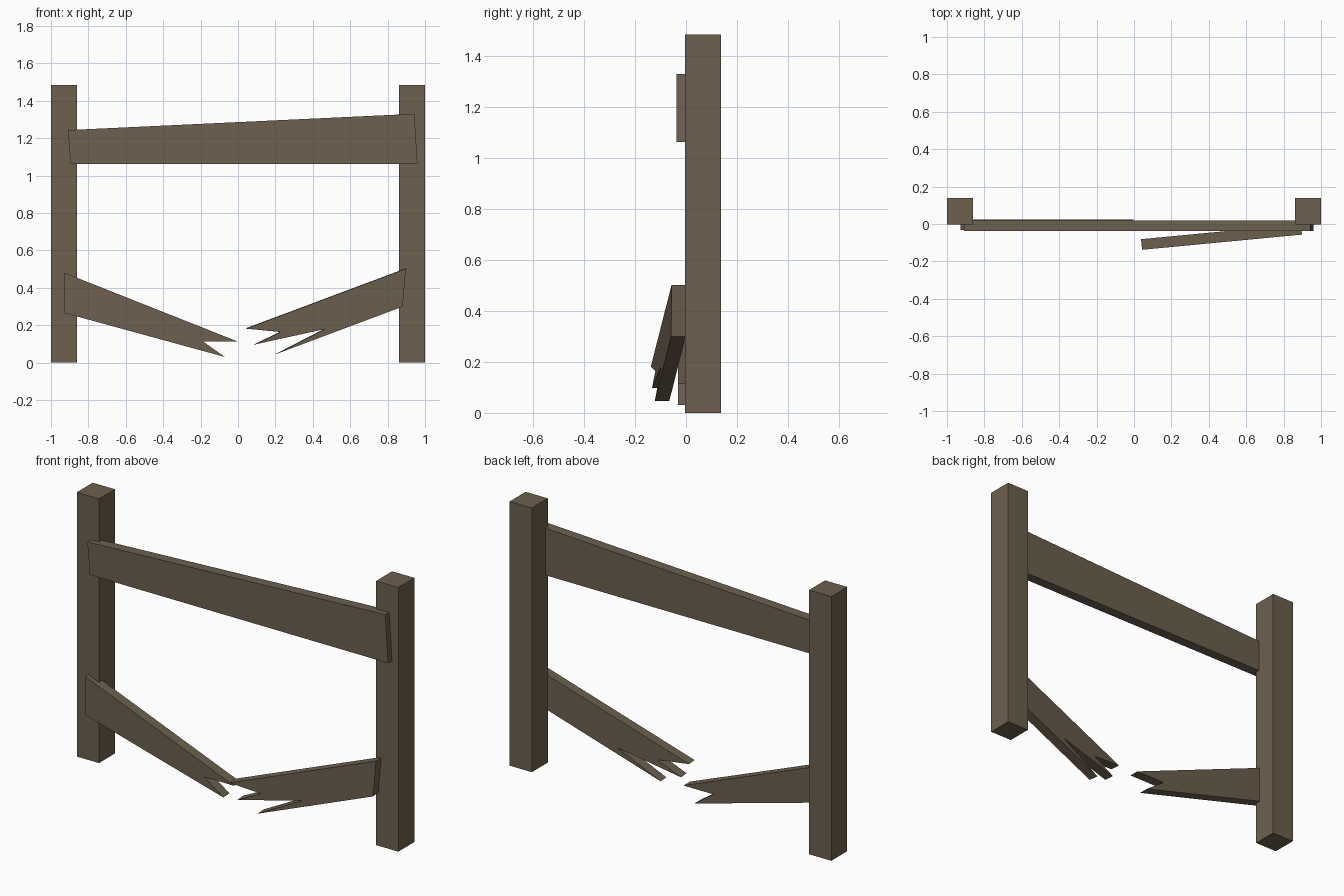
import bpy, bmesh
from mathutils import Vector

if "Cube" in bpy.data.objects:
    bpy.data.objects.remove(bpy.data.objects["Cube"])

wood = bpy.data.materials.new("weathered wood")
wood.diffuse_color = (0.153, 0.117, 0.077, 1)
wood.use_nodes = True
wood.node_tree.nodes["Principled BSDF"].inputs["Base Color"].default_value = wood.diffuse_color


def plank(name, outline, front, thickness, slope=0.0):
    """Extrude an x/z outline backwards; slope swings the plank forward along x."""
    bm = bmesh.new()
    face = bm.faces.new([bm.verts.new((x, front + slope * x, z)) for x, z in outline])
    back = bmesh.ops.extrude_face_region(bm, geom=[face])
    push = Vector((-slope, 1, 0)).normalized() * thickness
    bmesh.ops.translate(bm, vec=push,
                        verts=[v for v in back["geom"] if isinstance(v, bmesh.types.BMVert)])
    bmesh.ops.recalc_face_normals(bm, faces=bm.faces)
    mesh = bpy.data.meshes.new(name)
    bm.to_mesh(mesh)
    bm.free()
    mesh.materials.append(wood)
    obj = bpy.data.objects.new(name, mesh)
    bpy.context.collection.objects.link(obj)
    return obj


# Square posts
for side, x in (("left", -1.0), ("right", 0.862)):
    plank(side + "_post", [(x, 0), (x + 0.138, 0), (x + 0.138, 1.485), (x, 1.485)],
          -0.004, 0.142)

# Tapered top rail
plank("top_rail", [(-0.895, 1.062), (0.96, 1.062), (0.943, 1.33), (-0.91, 1.243)],
      -0.038, 0.057)

# Broken lower rail, left half
plank("broken_rail_left",
      [(-0.928, 0.265), (-0.07, 0.03), (-0.187, 0.113), (-0.002, 0.113), (-0.928, 0.48)],
      -0.032, 0.057)

# Broken lower rail, right half, hanging forward
plank("broken_rail_right",
      [(0.043, 0.182), (0.229, 0.164), (0.09, 0.097), (0.464, 0.179),
       (0.208, 0.047), (0.88, 0.299), (0.898, 0.502)],
      -0.142, 0.057, slope=0.095)
